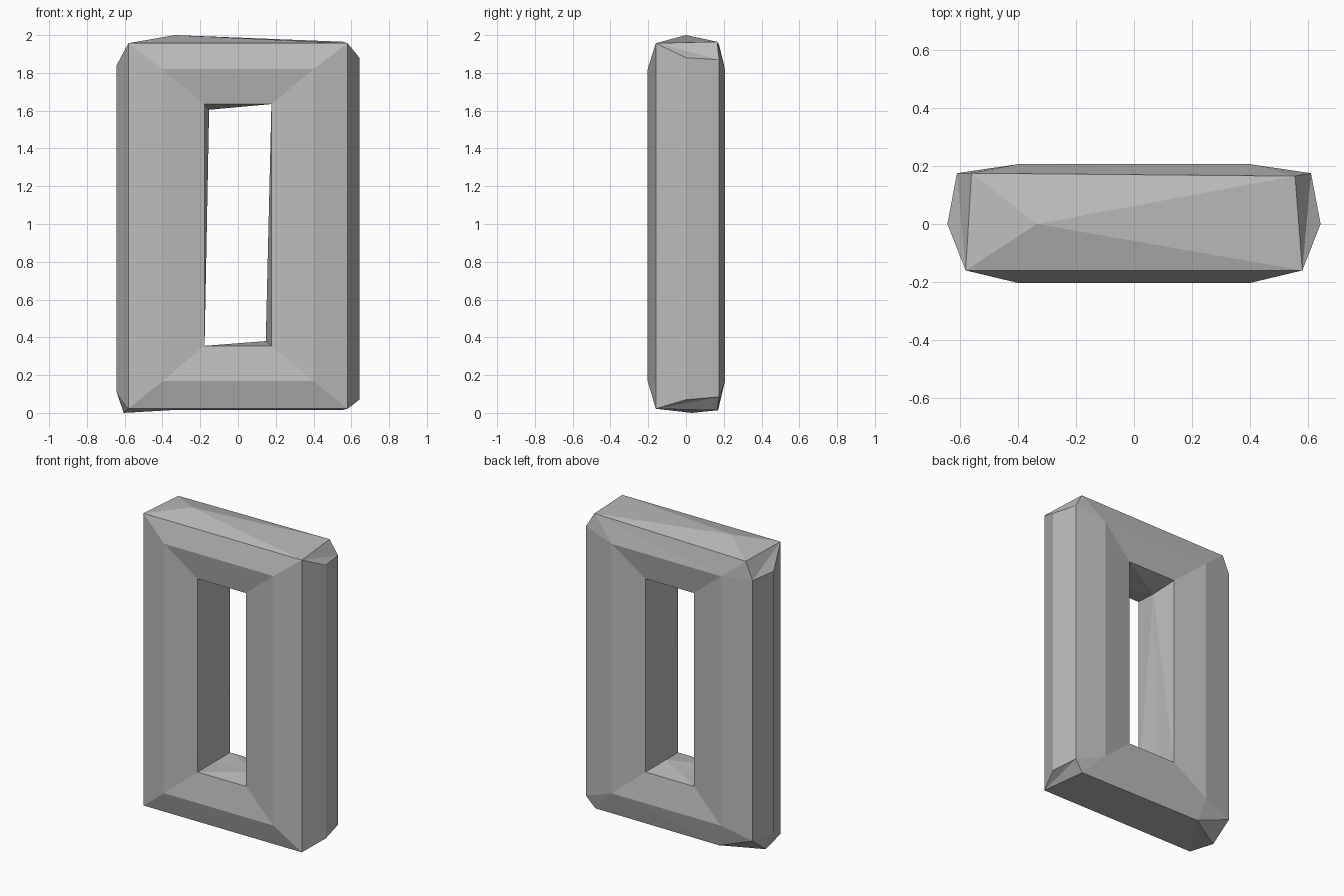
import bpy
import bmesh

# Remove the default object
cube = bpy.data.objects.get("Cube")
if cube:
    bpy.data.objects.remove(cube, do_unlink=True)

# One flat grey for the whole frame
grey = bpy.data.materials.new("stone_grey")
grey.use_nodes = True
colour = (0.5, 0.5, 0.5, 1)
grey.diffuse_color = colour
grey.node_tree.nodes["Principled BSDF"].inputs["Base Color"].default_value = colour

bm = bmesh.new()


def point(x, y, z):
    return bm.verts.new((x, y, z))


def rectangle(half_width, y, low, high):
    """Corner loop: low left, low right, high right, high left."""
    corners = ((-half_width, low), (half_width, low), (half_width, high), (-half_width, high))
    return [point(x, y, z) for x, z in corners]


def bridge(first, second):
    """Join two closed corner loops with quads."""
    for i in range(len(first)):
        j = (i + 1) % len(first)
        bm.faces.new((first[i], first[j], second[j], second[i]))


def fan(apex, *rim):
    """Triangles from one apex along a chain of points."""
    for a, b in zip(rim, rim[1:]):
        bm.faces.new((apex, a, b))


# Front and back borders and the twisted middle loop of the window
front = rectangle(0.58, -0.16, 0.022, 1.957)
front_ridge = rectangle(0.4, -0.203, 0.168, 1.82)
front_window = rectangle(0.177, -0.17, 0.355, 1.635)
middle_window = [point(-0.183, 0, 0.35), point(0.147, 0, 0.38),
                 point(0.183, 0, 1.645), point(-0.153, 0, 1.605)]
back_window = rectangle(0.177, 0.17, 0.355, 1.635)
back_ridge = rectangle(0.4, 0.206, 0.168, 1.82)

loops = (front, front_ridge, front_window, middle_window, back_window, back_ridge)
for first, second in zip(loops, loops[1:]):
    bridge(first, second)

# Outer back corners, each chipped into a side point and a cap point
side = [point(-0.61, 0.175, 0.11), point(0.61, 0.175, 0.085),
        point(0.61, 0.175, 1.87), point(-0.61, 0.175, 1.835)]
cap = [point(-0.36, 0.17, 0.014), point(0.55, 0.165, 0.014),
       point(0.555, 0.165, 1.965), point(-0.56, 0.175, 1.95)]
swell = [point(-0.643, 0, 0.11), point(0.643, 0, 0.07),
         point(0.643, 0, 1.88), point(-0.643, 0, 1.84)]

for ridge, s, c in zip(back_ridge, side, cap):
    bm.faces.new((ridge, s, c))
for low, high in ((0, 1), (2, 3)):
    bm.faces.new((back_ridge[low], back_ridge[high], cap[high], cap[low]))
for low, high in ((0, 3), (1, 2)):
    bm.faces.new((back_ridge[low], back_ridge[high], side[high], side[low]))
    bm.faces.new((front[low], front[high], swell[high], swell[low]))
    bm.faces.new((swell[low], swell[high], side[high], side[low]))

# Chipped corners
for i in (1, 2, 3):
    fan(front[i], cap[i], side[i], swell[i])
foot = point(-0.605, 0.03, 0)
fan(foot, front[0], swell[0], side[0], cap[0], front[0])

# Peaked top and flat underside
peak = point(-0.335, 0, 2)
fan(peak, front[3], front[2], cap[2], cap[3], front[3])
bm.faces.new((front[0], front[1], cap[1], cap[0]))

bmesh.ops.triangulate(bm, faces=[f for f in bm.faces if len(f.verts) > 3])
bmesh.ops.recalc_face_normals(bm, faces=bm.faces)
mesh = bpy.data.meshes.new("rectangular_frame")
bm.to_mesh(mesh)
bm.free()
mesh.materials.append(grey)
frame = bpy.data.objects.new("rectangular_frame", mesh)
bpy.context.collection.objects.link(frame)
